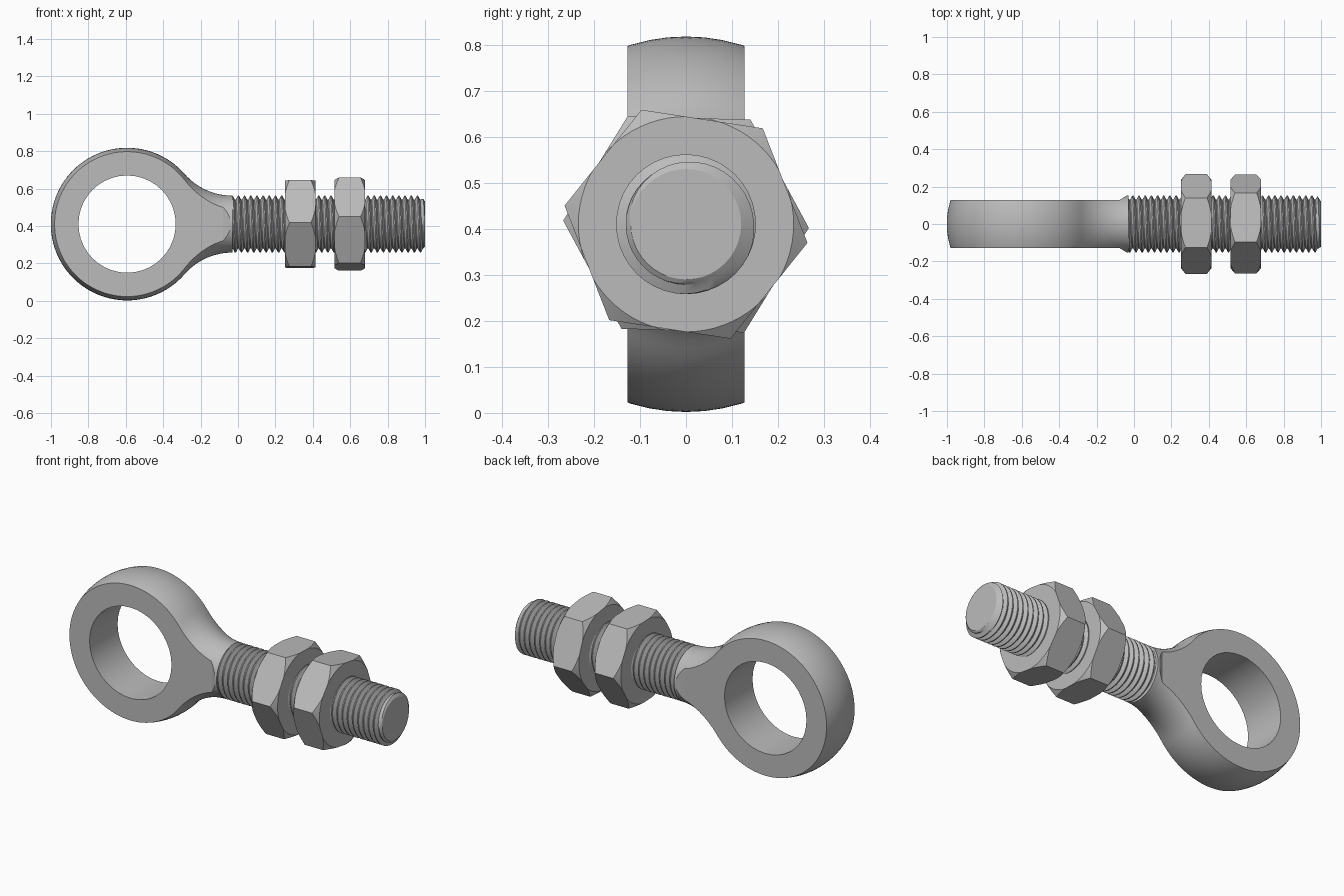
import bpy, bmesh, math
from mathutils import Matrix, Vector

if "Cube" in bpy.data.objects:
    bpy.data.objects.remove(bpy.data.objects["Cube"], do_unlink=True)

H = 0.41            # height of the long axis
EYE_X, EYE_R, HOLE_R = -0.593, 0.408, 0.26
ROD_R, NECK_X = 0.152, -0.03
HALF_W = 0.127      # half thickness of the eye

steel = bpy.data.materials.new("steel_grey")
steel.use_nodes = True
grey = (0.5, 0.5, 0.5, 1)
steel.diffuse_color = grey
steel.node_tree.nodes["Principled BSDF"].inputs["Base Color"].default_value = grey


def finish(bm, name, helper=False):
    bmesh.ops.remove_doubles(bm, verts=bm.verts[:], dist=1e-5)
    bmesh.ops.recalc_face_normals(bm, faces=bm.faces[:])
    mesh = bpy.data.meshes.new(name)
    bm.to_mesh(mesh)
    bm.free()
    ob = bpy.data.objects.new(name, mesh)
    ob.location.z = H
    mesh.materials.append(steel)
    bpy.context.collection.objects.link(ob)
    ob.hide_render = helper
    return ob


def lathe(name, profile, segments, helper=False):
    """Turn (x, radius) points around the long axis."""
    bm = bmesh.new()
    pts = [bm.verts.new((x, 0, r)) for x, r in profile]
    edges = [bm.edges.new(p) for p in zip(pts, pts[1:])]
    bmesh.ops.spin(bm, geom=pts + edges, cent=(0, 0, 0), axis=(1, 0, 0),
                   angle=math.tau, steps=segments)
    return finish(bm, name, helper)


def prism(name, outline, offset, helper=False):
    """Extrude a flat outline along an offset vector."""
    bm = bmesh.new()
    face = bm.faces.new([bm.verts.new(p) for p in outline])
    new = bmesh.ops.extrude_face_region(bm, geom=[face])["geom"]
    bmesh.ops.translate(bm, vec=offset,
                        verts=[v for v in new if isinstance(v, bmesh.types.BMVert)])
    return finish(bm, name, helper)


def cut(ob, tool, operation):
    mod = ob.modifiers.new("cut", "BOOLEAN")
    mod.object, mod.operation, mod.solver = tool, operation, "EXACT"
    bpy.context.view_layer.objects.active = ob
    bpy.ops.object.modifier_apply(modifier=mod.name)
    bpy.data.objects.remove(tool, do_unlink=True)


def smooth(ob, degrees):
    bpy.ops.object.select_all(action="DESELECT")
    ob.select_set(True)
    bpy.context.view_layer.objects.active = ob
    bpy.ops.object.shade_smooth_by_angle(angle=math.radians(degrees))


# Eye: a ball running through a tangent fillet into the round neck
span = NECK_X - EYE_X
fillet = (span**2 + ROD_R**2 - EYE_R**2) / (2 * (EYE_R - ROD_R))
meet = math.atan2(ROD_R + fillet, span)
profile = []
for i in range(41):
    a = math.pi + (meet - math.pi) * i / 40
    profile.append((EYE_X + EYE_R * math.cos(a), EYE_R * max(math.sin(a), 0)))
for i in range(1, 15):
    a = math.pi + meet + (math.pi / 2 - meet) * i / 14
    profile.append((NECK_X + fillet * math.cos(a), ROD_R + fillet * (1 + math.sin(a))))
profile.append((NECK_X, 0))
profile[0] = (EYE_X - EYE_R, 0)
eye = lathe("eye_and_neck", profile, 64)

# Flat sides, flaring out at the end of the neck
half = [(-1.2, HALF_W), (-0.08, HALF_W), (NECK_X, 0.157), (0.1, 0.157)]
outline = [(x, y, -0.6) for x, y in half] + [(x, -y, -0.6) for x, y in reversed(half)]
cut(eye, prism("slab_cutter", outline, Vector((0, 0, 1.2)), True), "INTERSECT")

# Hole through the eye
circle = [(EYE_X + HOLE_R * math.cos(math.tau * i / 40), -0.4,
           HOLE_R * math.sin(math.tau * i / 40)) for i in range(40)]
cut(eye, prism("hole_cutter", circle, Vector((0, 0.8, 0)), True), "DIFFERENCE")
smooth(eye, 25)

# Threaded rod: a helical ridge, tapered at the tip
PITCH, ROOT_R, STEPS = 0.033, 0.131, 40
START, END, TIP_R = -0.05, 1.0, 0.12
ridge = [(0, ROOT_R), (0.15, ROOT_R), (0.5, ROD_R), (0.68, ROD_R)]
turns = int((END - START) / PITCH) + 4
bm = bmesh.new()
columns = []
for j in range(STEPS + 1):
    turn = Matrix.Rotation(math.tau * j / STEPS, 3, "X")
    column = []
    for k in range(turns):
        for offset, r in ridge:
            x = START + PITCH * (k - 2 + offset + j / STEPS)
            x = min(max(x, START), END)
            r = min(r, TIP_R + 1.5 * min(END - x, x - START))
            column.append(bm.verts.new(turn @ Vector((x, 0, r))))
    columns.append(column)
for a, b in zip(columns, columns[1:]):
    for i in range(len(a) - 1):
        bm.faces.new((a[i], a[i + 1], b[i + 1], b[i]))
bmesh.ops.remove_doubles(bm, verts=bm.verts[:], dist=1e-5)
bmesh.ops.holes_fill(bm, edges=[e for e in bm.edges if e.is_boundary], sides=0)
rod = finish(bm, "threaded_rod")
smooth(rod, 25)

# Two hex nuts with chamfered corners
NUT_R, FACE_R, CHAMFER = 0.267, 0.234, 0.025
for name, x0, x1, degrees in (("inner_nut", 0.25, 0.415, -1.7),
                              ("outer_nut", 0.515, 0.68, -8.7)):
    angles = [math.radians(degrees + 60 * i) for i in range(6)]
    nut = prism(name, [(x0, NUT_R * math.cos(a), NUT_R * math.sin(a)) for a in angles],
                Vector((x1 - x0, 0, 0)))
    flare = 0.06
    slope = (NUT_R - FACE_R) / CHAMFER
    cone = [(x0 - 0.01, 0), (x0 - 0.01, FACE_R - 0.01 * slope),
            (x0 + flare, FACE_R + flare * slope), (x1 - flare, FACE_R + flare * slope),
            (x1 + 0.01, FACE_R - 0.01 * slope), (x1 + 0.01, 0)]
    cut(nut, lathe("chamfer_cutter", cone, 72, True), "INTERSECT")
    smooth(nut, 20)
